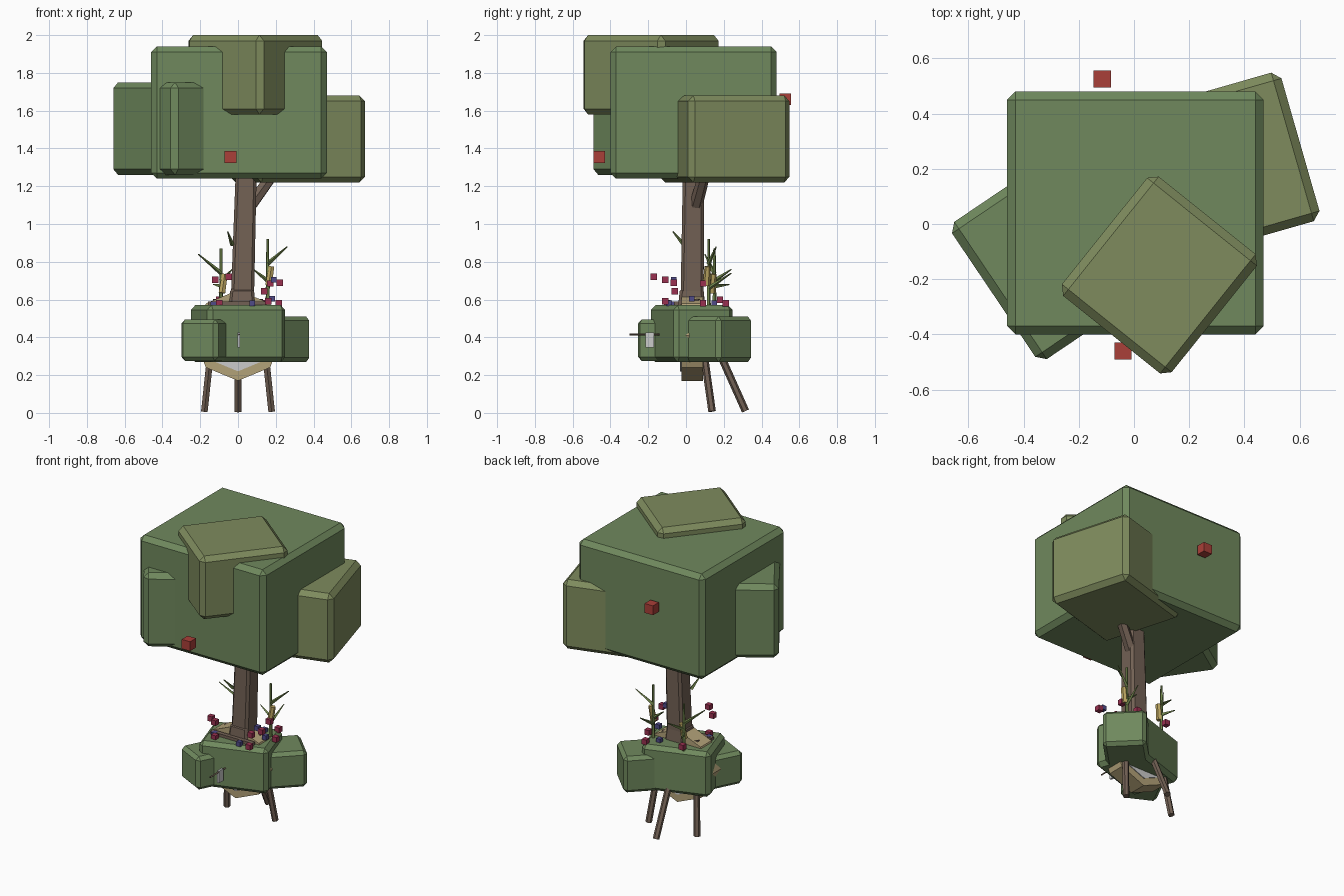
import bpy
from math import radians, pi
from mathutils import Vector

if "Cube" in bpy.data.objects:
    bpy.data.objects.remove(bpy.data.objects["Cube"])


def material(name, r, g, b):
    m = bpy.data.materials.new(name)
    m.diffuse_color = (r, g, b, 1)
    m.use_nodes = True
    m.node_tree.nodes["Principled BSDF"].inputs["Base Color"].default_value = m.diffuse_color
    return m


GREEN = material("leaf_green", .16, .25, .11)
OLIVE = material("leaf_olive", .21, .26, .11)
BARK = material("bark", .17, .12, .09)
STRAW = material("straw", .45, .36, .19)
RED = material("apple_red", .40, .05, .04)
BERRY = material("berry_crimson", .32, .03, .08)
BLUE = material("berry_blue", .08, .07, .25)
STALK = material("stalk_green", .16, .23, .07)
CORN = material("corn_yellow", .50, .38, .12)


def finish(ob, name, mat, bevel=0):
    ob.name = name
    if mat:
        ob.data.materials.append(mat)
    if bevel:
        mod = ob.modifiers.new("chamfer", "BEVEL")
        mod.width = bevel
        mod.segments = 1
    return ob


def box(name, loc, size, mat, turn=0, bevel=0):
    bpy.ops.mesh.primitive_cube_add(size=1, location=loc)
    ob = bpy.context.object
    ob.scale = size
    bpy.ops.object.transform_apply(location=False, rotation=False, scale=True)
    ob.rotation_euler.z = radians(turn)
    return finish(ob, name, mat, bevel)


def rod(name, a, b, r1, r2, mat, sides=4, spin=0, bevel=0):
    a, b = Vector(a), Vector(b)
    bpy.ops.mesh.primitive_cone_add(vertices=sides, radius1=r1, radius2=r2,
                                    depth=(b - a).length, location=(a + b) / 2)
    ob = bpy.context.object
    ob.rotation_euler = (0, 0, spin)
    bpy.ops.object.transform_apply(location=False, rotation=True, scale=False)
    ob.rotation_mode = "QUATERNION"
    ob.rotation_quaternion = Vector((0, 0, 1)).rotation_difference(b - a)
    return finish(ob, name, mat, bevel)


# Canopy blocks
box("canopy_main", (.005, .04, 1.59), (.93, .88, .70), GREEN, 0, .03)
box("canopy_left", (-.26, -.09, 1.505), (.60, .60, .49), GREEN, 34, .03)
box("canopy_top", (.092, -.185, 1.79), (.51, .554, .42), OLIVE, -38.7, .03)
box("canopy_right", (.315, .205, 1.45), (.60, .56, .46), OLIVE, 16, .03)

# Apples
box("apple_front", (-.04, -.46, 1.355), (.062, .062, .062), RED)
box("apple_back", (-.115, .525, 1.66), (.062, .062, .062), RED)

# Trunk and branch
rod("trunk", (.015, .03, .32), (.047, .04, 1.4), .09, .077, BARK, 4, pi / 4, .015)
rod("trunk_flare", (.02, .03, .5), (.022, .03, .66), .11, .088, BARK, 4, pi / 4, .015)
rod("branch", (.06, .05, 1.09), (.22, .11, 1.31), .036, .03, BARK, 6)

# Low bush blocks
box("bush_main", (0, .03, .42), (.435, .33, .30), GREEN, 18, .025)
box("bush_left", (-.162, -.116, .385), (.22, .22, .22), GREEN, -27, .022)
box("bush_right", (.205, .172, .39), (.265, .265, .24), GREEN, 45, .022)

# Straw target: octagon with a point at the bottom, grey faces
rod("target", (0, -.025, .41), (0, .09, .41), .24, .24, STRAW, 8)
rod("target_face", (0, -.032, .41), (0, .095, .41), .19, .19, None, 8)

# Target stand
for side in (-1, 1):
    rod("stand_leg", (side * .178, .138, .008), (side * .115, .055, .60),
        .02, .02, BARK, 6)
rod("stand_back_leg", (0, .315, .01), (0, .06, .58), .02, .02, BARK, 6)
rod("stand_bar", (-.16, -.05, .575), (.15, -.05, .575), .02, .02, BARK, 4, pi / 4)

# Small stuck tool at the front
box("tool_blade", (.004, -.192, .385), (.014, .045, .08), None)
rod("tool_shaft", (.004, -.30, .415), (.004, -.1, .415), .006, .006, BARK)

# Corn plants
for x, y, top, cob in ((-.09, .15, .87, .685), (.157, .12, .92, .725)):
    rod("corn_stalk", (x, y, .5), (x, y, top), .012, .007, STALK, 5)
    rod("corn_cob", (x + .005, y - .012, cob - .05),
        (x + .02, y - .005, cob + .05), .02, .017, CORN, 6)
leaves = [((-.09, .15, .74), (-.21, .10, .84)), ((-.09, .15, .70), (-.03, .24, .76)),
          ((-.09, .15, .67), (-.13, .23, .68)), ((-.03, -.01, .89), (-.055, -.07, .96)),
          ((.157, .12, .79), (.26, .16, .88)), ((.157, .12, .70), (.08, .12, .76)),
          ((.157, .12, .66), (.17, .24, .74))]
for base, tip in leaves:
    rod("corn_leaf", base, tip, .012, .003, STALK)

# Berries
spots = [(-.05, -.17, .72), (-.12, -.11, .705), (-.10, -.10, .58), (.14, -.06, .645),
         (.17, .09, .685), (.22, -.065, .69), (.16, -.11, .59), (.215, .09, .58),
         (.15, .21, .58), (-.10, .18, .60)]
for p in spots:
    box("berry_red", p, (.034, .034, .034), BERRY)
for p in [(.075, -.09, .58), (.19, -.065, .705), (.18, .03, .605), (.09, .15, .58),
          (-.13, -.06, .575)]:
    box("berry_blue", p, (.03, .03, .03), BLUE)
